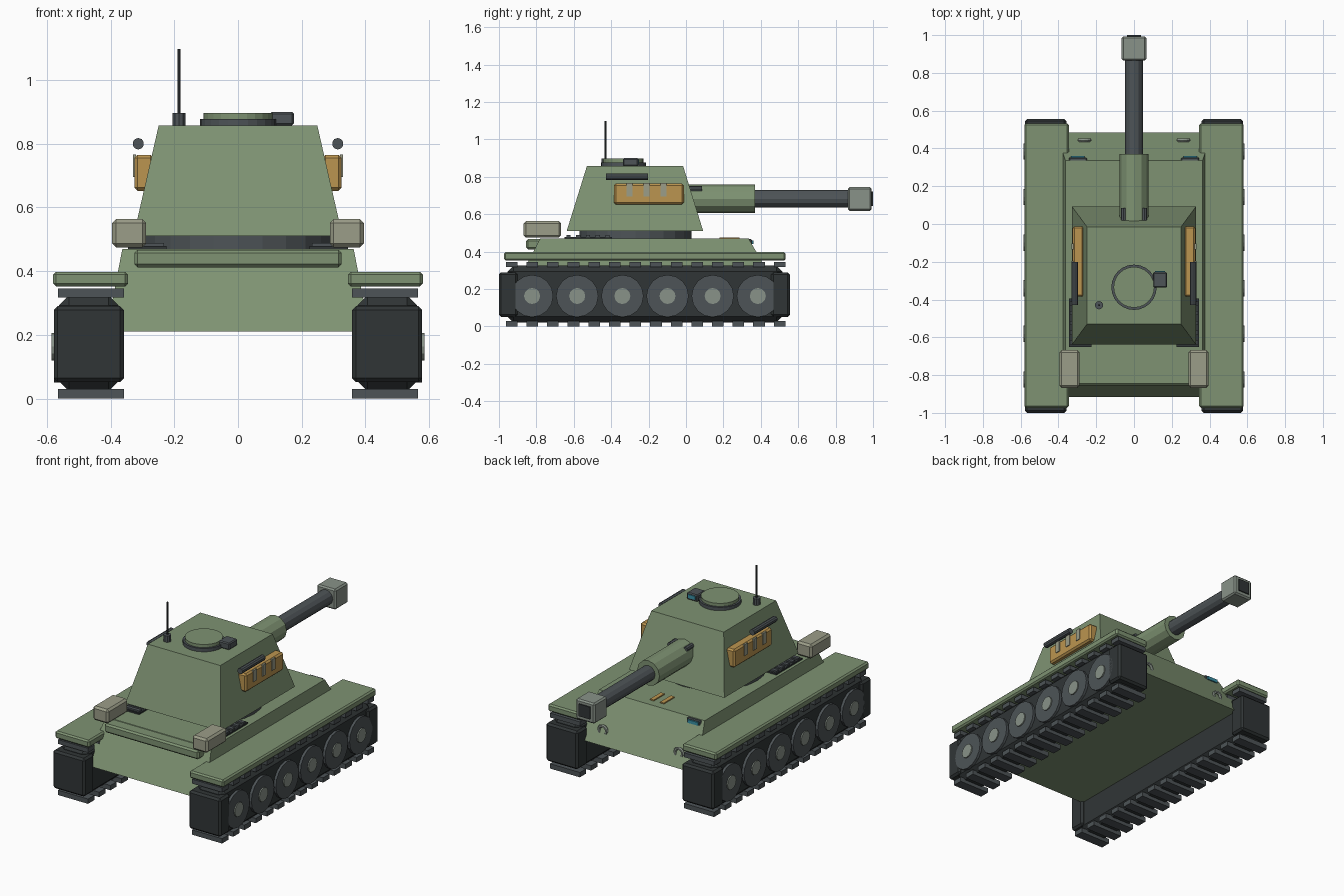
import bpy, bmesh, math
from mathutils import Matrix

if "Cube" in bpy.data.objects:
    bpy.data.objects.remove(bpy.data.objects["Cube"])


def mat(name, r, g, b):
    m = bpy.data.materials.new(name)
    m.diffuse_color = (r, g, b, 1)
    m.use_nodes = True
    m.node_tree.nodes["Principled BSDF"].inputs["Base Color"].default_value = m.diffuse_color
    return m


GREEN = mat("green_paint", 0.21, 0.29, 0.17)
DARK = mat("dark_rubber", 0.03, 0.036, 0.037)
STEEL = mat("dark_steel", 0.075, 0.088, 0.095)
LIGHT = mat("light_steel", 0.25, 0.29, 0.25)
ORANGE = mat("ochre", 0.50, 0.30, 0.08)
BEIGE = mat("canvas", 0.33, 0.34, 0.25)
GLASS = mat("teal_glass", 0.04, 0.28, 0.38)


def finish(bm, name, material, bevel=0.0):
    bmesh.ops.recalc_face_normals(bm, faces=bm.faces)
    me = bpy.data.meshes.new(name)
    bm.to_mesh(me)
    bm.free()
    me.materials.append(material)
    ob = bpy.data.objects.new(name, me)
    bpy.context.collection.objects.link(ob)
    if bevel:
        mod = ob.modifiers.new("bevel", "BEVEL")
        mod.width, mod.segments = bevel, 1
    return ob


def frustum(name, low, high, z, material, bevel=0.0):
    """Block between two rectangles (x0, x1, y0, y1) at heights z[0], z[1]."""
    bm = bmesh.new()
    rings = []
    for (x0, x1, y0, y1), h in ((low, z[0]), (high, z[1])):
        rings.append([bm.verts.new((x, y, h)) for x, y in
                      ((x0, y0), (x1, y0), (x1, y1), (x0, y1))])
    a, b = rings
    bm.faces.new(a)
    bm.faces.new(b)
    for i in range(4):
        j = (i + 1) % 4
        bm.faces.new((a[i], a[j], b[j], b[i]))
    return finish(bm, name, material, bevel)


def box(name, x, y, z, material, bevel=0.0):
    r = (min(x), max(x), y[0], y[1])
    return frustum(name, r, r, z, material, bevel)


def cyl(name, centre, radius, length, axis, sides, material, bevel=0.0):
    bm = bmesh.new()
    bmesh.ops.create_cone(bm, cap_ends=True, segments=sides, radius1=radius,
                          radius2=radius, depth=length)
    rot = {"x": Matrix.Rotation(math.pi / 2, 4, "Y"),
           "y": Matrix.Rotation(math.pi / 2, 4, "X"),
           "z": Matrix.Identity(4)}[axis]
    bm.transform(Matrix.Translation(centre) @ rot)
    return finish(bm, name, material, bevel)


# hull with sloped ends, and rear plate
frustum("hull", (-0.413, 0.413, -0.915, 0.485), (-0.363, 0.363, -0.78, 0.335),
        (0.21, 0.47), GREEN)
box("rear_plate", (-0.325, 0.325), (-0.855, -0.74), (0.412, 0.467), GREEN, 0.01)

# turret
cyl("turret_ring", (0, -0.27, 0.49), 0.30, 0.045, "z", 24, STEEL)
frustum("turret", (-0.328, 0.328, -0.638, 0.092), (-0.249, 0.249, -0.53, -0.015),
        (0.51, 0.857), GREEN)

# gun
cyl("gun_sleeve", (0, 0.185, 0.683), 0.077, 0.37, "y", 12, GREEN)
cyl("gun_barrel", (0, 0.60, 0.683), 0.047, 0.56, "y", 12, STEEL)
box("muzzle_brake", (-0.065, 0.065), (0.865, 0.993), (0.618, 0.745), LIGHT, 0.009)
box("muzzle_bore", (-0.038, 0.038), (0.95, 1.0), (0.645, 0.721), DARK)

# roof hatch, periscope and antenna
cyl("hatch_ring", (0, -0.335, 0.866), 0.12, 0.024, "z", 24, STEEL)
cyl("hatch_lid", (0, -0.335, 0.884), 0.108, 0.026, "z", 24, GREEN)
box("periscope", (0.10, 0.175), (-0.337, -0.255), (0.857, 0.90), STEEL, 0.006)
box("periscope_glass", (0.112, 0.163), (-0.258, -0.25), (0.87, 0.892), GLASS)
cyl("antenna_base", (-0.185, -0.43, 0.876), 0.022, 0.042, "z", 10, STEEL)
cyl("antenna", (-0.185, -0.43, 0.99), 0.005, 0.216, "z", 6, DARK)

# deck stripes
for i, x in enumerate((-0.035, 0.035)):
    box(f"deck_stripe_{i}", (x - 0.013, x + 0.013), (0.18, 0.285), (0.465, 0.477), ORANGE)

# everything that exists on both sides
for side, s in (("left", -1), ("right", 1)):
    # track body, rounded off by narrower end blocks
    box(f"{side}_track", (s * 0.375, s * 0.562), (-0.955, 0.515), (0.022, 0.325), DARK, 0.032)
    for end, y in (("front", (-1.0, -0.90)), ("rear", (0.455, 0.556))):
        box(f"{side}_track_{end}", (s * 0.358, s * 0.578), y, (0.052, 0.29), DARK, 0.012)

    # track links on top and bottom
    for i in range(14):
        y = -0.932 + i * 0.1102
        for row, z in (("lower", (0.0, 0.03)), ("upper", (0.318, 0.345))):
            box(f"{side}_{row}_link_{i}", (s * 0.358, s * 0.565), (y - 0.031, y + 0.031), z, STEEL)

    # road wheels
    for i in range(6):
        y = -0.823 + i * 0.2414
        cyl(f"{side}_wheel_{i}", (s * 0.555, y, 0.163), 0.113, 0.046, "x", 16, STEEL)
        cyl(f"{side}_hub_{i}", (s * 0.571, y, 0.163), 0.043, 0.028, "x", 12, LIGHT)

    box(f"{side}_fender", (s * 0.345, s * 0.58), (-0.973, 0.533), (0.352, 0.398), GREEN, 0.009)

    # engine grille with slats
    box(f"{side}_grille", (s * 0.225, s * 0.345), (-0.65, -0.395), (0.465, 0.479), DARK)
    for i in range(5):
        y = -0.628 + i * 0.052
        box(f"{side}_grille_slat_{i}", (s * 0.232, s * 0.338), (y - 0.011, y + 0.011),
            (0.477, 0.488), STEEL)

    # stowage box, side pannier with straps, rolled tube
    box(f"{side}_stowage", (s * 0.288, s * 0.395), (-0.868, -0.668), (0.475, 0.563), BEIGE, 0.012)
    box(f"{side}_pannier", (s * 0.265, s * 0.325), (-0.385, -0.012), (0.652, 0.765), ORANGE, 0.01)
    for i, y in enumerate((-0.303, -0.211, -0.12)):
        box(f"{side}_strap_{i}", (s * 0.32, s * 0.33), (y - 0.016, y + 0.016), (0.695, 0.766), BEIGE)
    cyl(f"{side}_tube", (s * 0.313, -0.315, 0.80), 0.018, 0.225, "y", 10, STEEL)

    # headlight and its glass
    box(f"{side}_headlight", (s * 0.25, s * 0.345), (0.325, 0.352), (0.432, 0.468), STEEL, 0.005)
    box(f"{side}_headlight_glass", (s * 0.262, s * 0.333), (0.345, 0.36), (0.44, 0.46), GLASS)

    # gun bolt and tow ring
    cyl(f"{side}_gun_bolt", (s * 0.055, 0.05, 0.735), 0.015, 0.07, "y", 8, STEEL)
    bpy.ops.mesh.primitive_torus_add(location=(s * 0.262, 0.443, 0.285), rotation=(math.pi / 2, 0, 0),
                                     major_radius=0.027, minor_radius=0.01,
                                     major_segments=12, minor_segments=6)
    ring = bpy.context.object
    ring.name = f"{side}_tow_ring"
    ring.data.materials.append(LIGHT)
